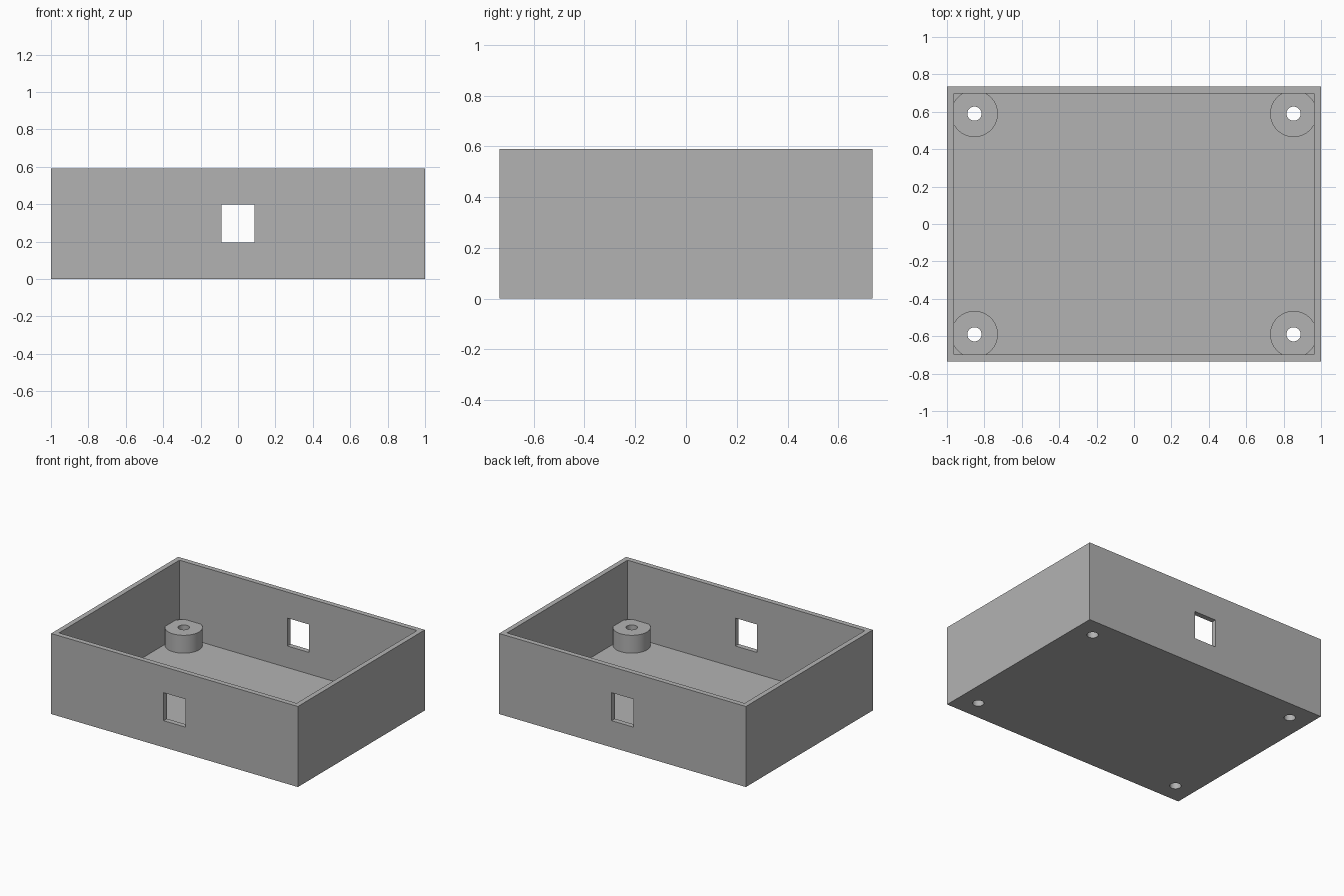
import bpy, math

if "Cube" in bpy.data.objects:
    bpy.data.objects.remove(bpy.data.objects["Cube"])

HX, HY, H = 1.0, 0.735, 0.59      # outer half sizes and height
IX, IY = 0.963, 0.697             # inner half sizes
FLOOR, POST_TOP = 0.037, 0.168
POST_X, POST_Y = 0.853, 0.59

grey = bpy.data.materials.new("plain grey")
grey.diffuse_color = (0.448, 0.448, 0.448, 1)
grey.use_nodes = True
grey.node_tree.nodes["Principled BSDF"].inputs["Base Color"].default_value = grey.diffuse_color


def block(name, hx, hy, z0, z1):
    bpy.ops.mesh.primitive_cube_add(size=1, location=(0, 0, (z0 + z1) / 2))
    ob = bpy.context.object
    ob.name = name
    ob.scale = (2 * hx, 2 * hy, z1 - z0)
    bpy.ops.object.transform_apply(location=True, scale=True)
    ob.data.materials.append(grey)
    return ob


def rod(name, x, y, r, z0, z1):
    bpy.ops.mesh.primitive_cylinder_add(vertices=64, radius=r, depth=z1 - z0,
                                        location=(x, y, (z0 + z1) / 2))
    ob = bpy.context.object
    ob.name = name
    bpy.ops.object.transform_apply(location=True)
    ob.data.materials.append(grey)
    return ob


def combine(target, tool, operation):
    """Apply a boolean to the target and discard the tool."""
    bpy.ops.object.select_all(action='DESELECT')
    bpy.context.view_layer.objects.active = target
    target.select_set(True)
    mod = target.modifiers.new(tool.name, 'BOOLEAN')
    mod.operation, mod.solver, mod.object = operation, 'EXACT', tool
    bpy.ops.object.modifier_apply(modifier=mod.name)
    bpy.data.objects.remove(tool, do_unlink=True)


# Open tray
tray = block("enclosure_tray", HX, HY, 0, H)
combine(tray, block("cavity", IX, IY, FLOOR, H + 0.2), 'DIFFERENCE')

# Corner screw posts, merging into the walls, with holes through the floor
corners = [(sx * POST_X, sy * POST_Y) for sx in (-1, 1) for sy in (-1, 1)]
for x, y in corners:
    combine(tray, rod("post", x, y, 0.125, FLOOR / 2, POST_TOP), 'UNION')
for x, y in corners:
    combine(tray, rod("screw_hole", x, y, 0.038, -0.1, 0.4), 'DIFFERENCE')

# Matching openings in the front and back walls
combine(tray, block("opening", 0.088, 1.0, 0.195, 0.40), 'DIFFERENCE')

bpy.ops.object.select_all(action='DESELECT')
tray.select_set(True)
bpy.context.view_layer.objects.active = tray
bpy.ops.object.shade_smooth_by_angle(angle=math.radians(30))
